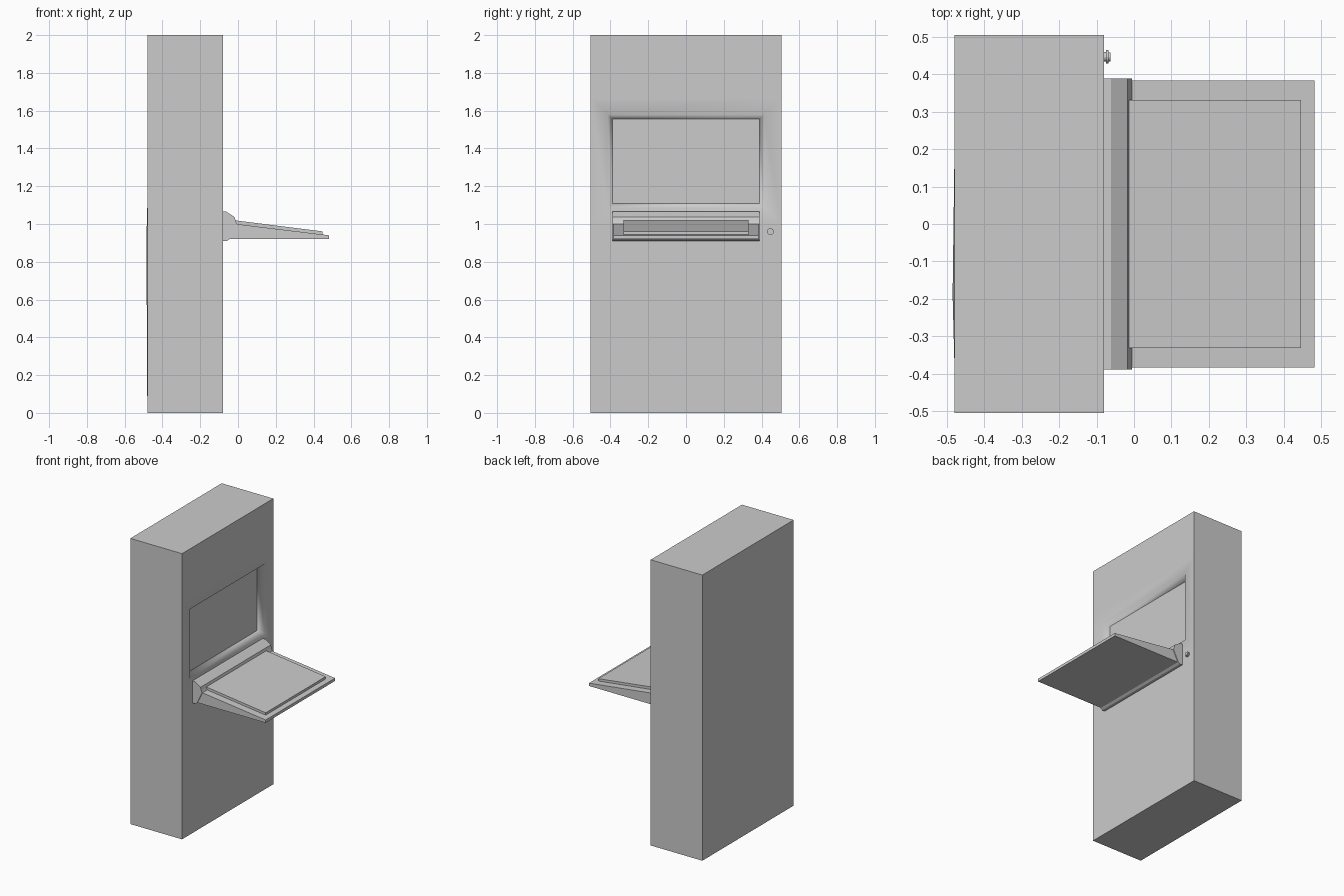
import bpy, bmesh, math
from mathutils import Matrix

if "Cube" in bpy.data.objects:
    bpy.data.objects.remove(bpy.data.objects["Cube"])

grey = bpy.data.materials.new("plain grey")
grey.use_nodes = True
colour = (0.6, 0.6, 0.6, 1)
grey.diffuse_color = colour
grey.node_tree.nodes["Principled BSDF"].inputs["Base Color"].default_value = colour


def finish(name, bm):
    bmesh.ops.remove_doubles(bm, verts=bm.verts, dist=0.0001)
    bmesh.ops.recalc_face_normals(bm, faces=bm.faces)
    mesh = bpy.data.meshes.new(name)
    bm.to_mesh(mesh)
    bm.free()
    mesh.materials.append(grey)
    obj = bpy.data.objects.new(name, mesh)
    bpy.context.collection.objects.link(obj)
    return obj


def face(bm, points, smooth=False):
    f = bm.faces.new([bm.verts.new(p) for p in points])
    f.smooth = smooth


def extrude_y(name, profile, half):
    """Side profile (x, z) swept across the width."""
    bm = bmesh.new()
    ends = [[(x, y, z) for x, z in profile] for y in (-half, half)]
    for end in ends:
        face(bm, end)
    for i in range(len(profile)):
        j = (i + 1) % len(profile)
        face(bm, [ends[0][i], ends[0][j], ends[1][j], ends[1][i]])
    return finish(name, bm)


def rect(x, half, low, high):
    return [(x, -half, low), (x, half, low), (x, half, high), (x, -half, high)]


# Cabinet: box whose front has a sloped recess for the screen
FRONT, BACK, HALF = -0.08, -0.48, 0.505
bm = bmesh.new()
levels = [0, 1.0, 1.667, 2]
rear = rect(BACK, HALF, 0, 2)
face(bm, rear)
for low, high in zip(levels, levels[1:]):
    if low != 1.0:
        face(bm, rect(FRONT, HALF, low, high))
    for y in (-HALF, HALF):
        face(bm, [(BACK, y, low), (FRONT, y, low), (FRONT, y, high), (BACK, y, high)])
for z in (0, 2):
    face(bm, [(BACK, -HALF, z), (FRONT, -HALF, z), (FRONT, HALF, z), (BACK, HALF, z)])
outer = rect(FRONT, HALF, 1.0, 1.667)
opening = rect(FRONT, 0.415, 1.085, 1.578)
screen = rect(FRONT - 0.045, 0.388, 1.108, 1.556)
for i in range(4):
    j = (i + 1) % 4
    face(bm, [outer[i], outer[j], opening[j], opening[i]], True)
    face(bm, [opening[i], opening[j], screen[j], screen[i]], True)
face(bm, screen)
finish("cabinet", bm)

# Very shallow bulge on the rear panel
bm = bmesh.new()
base = [(BACK, 0.19, 0.92), (BACK, -0.19, 0.01), (BACK, -0.38, 0.92), (BACK, -0.19, 1.1)]
for i in range(4):
    face(bm, [base[i], base[(i + 1) % 4], (-0.485, -0.19, 0.92)])
face(bm, base)
finish("rear_bulge", bm)

# Hinge rail, sloping tray and raised pad
extrude_y("hinge_rail", [(-0.08, 0.91), (-0.06, 0.91), (-0.045, 0.92), (-0.03, 0.95),
                         (-0.006, 1.0), (-0.012, 1.015), (-0.018, 1.037),
                         (-0.062, 1.065), (-0.08, 1.065)], 0.389)
extrude_y("tray", [(-0.05, 0.92), (0.483, 0.92), (0.483, 0.94), (-0.01, 1.0), (-0.05, 1.0)], 0.384)
extrude_y("tray_pad", [(-0.03, 0.99), (0.447, 0.938), (0.447, 0.961), (-0.015, 1.019), (-0.03, 1.019)], 0.332)

# Lock knob made of three stepped discs
bm = bmesh.new()
for x, depth, radius in ((-0.08, 0.006, 0.013), (-0.075, 0.007, 0.018), (-0.068, 0.005, 0.012)):
    place = Matrix.Translation((x + depth / 2, 0.447, 0.96)) @ Matrix.Rotation(math.pi / 2, 4, "Y")
    bmesh.ops.create_cone(bm, cap_ends=True, segments=16, radius1=radius, radius2=radius,
                          depth=depth, matrix=place)
finish("lock_knob", bm)
